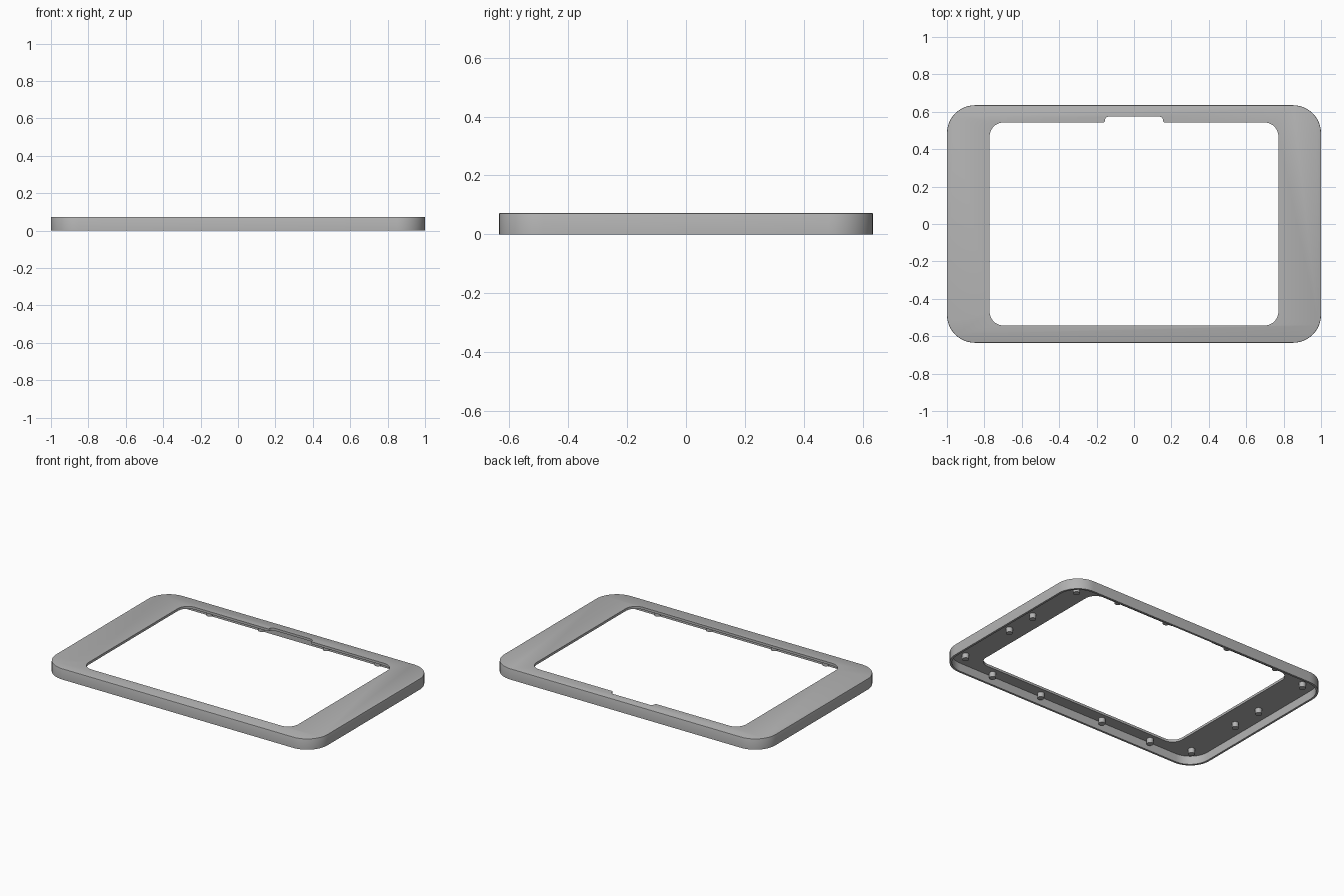
import bpy, bmesh, math
from mathutils import Vector

HALF_X, HALF_Y, HEIGHT = 1.0, 0.635, 0.072
WALL, PLATE = 0.014, 0.016
UNDER = HEIGHT - PLATE

cube = bpy.data.objects.get("Cube")
if cube:
    bpy.data.objects.remove(cube, do_unlink=True)

grey = bpy.data.materials.new("plain grey")
grey.use_nodes = True
colour = (0.45, 0.45, 0.45, 1)
grey.diffuse_color = colour
grey.node_tree.nodes["Principled BSDF"].inputs["Base Color"].default_value = colour


def fillet(corners, steps=12):
    """Round each (x, y, radius) corner of a closed outline."""
    out = []
    for i, (x, y, r) in enumerate(corners):
        p = Vector((x, y))
        a = (Vector(corners[i - 1][:2]) - p).normalized()
        b = (Vector(corners[(i + 1) % len(corners)][:2]) - p).normalized()
        half = a.angle(b) / 2
        centre = p + (a + b).normalized() * r / math.sin(half)
        start = p + a * r / math.tan(half) - centre
        end = p + b * r / math.tan(half) - centre
        for s in range(steps + 1):
            t = s / steps
            # spherical blend between the two tangent points
            sweep = math.pi - 2 * half
            v = (start * math.sin((1 - t) * sweep) + end * math.sin(t * sweep)) / math.sin(sweep)
            out.append(centre + v)
    return out


def rounded_rect(hx, hy, r):
    return fillet([(-hx, -hy, r), (hx, -hy, r), (hx, hy, r), (-hx, hy, r)])


def prism(name, outline, z0, z1):
    bm = bmesh.new()
    base = bm.faces.new([bm.verts.new((p.x, p.y, z0)) for p in outline])
    new = bmesh.ops.extrude_face_region(bm, geom=[base])["geom"]
    top = [v for v in new if isinstance(v, bmesh.types.BMVert)]
    bmesh.ops.translate(bm, verts=top, vec=(0, 0, z1 - z0))
    bmesh.ops.recalc_face_normals(bm, faces=bm.faces)
    mesh = bpy.data.meshes.new(name)
    bm.to_mesh(mesh)
    bm.free()
    obj = bpy.data.objects.new(name, mesh)
    bpy.context.collection.objects.link(obj)
    mesh.materials.append(grey)
    return obj


def activate(obj):
    bpy.ops.object.select_all(action='DESELECT')
    obj.select_set(True)
    bpy.context.view_layer.objects.active = obj


def carve(obj, cutter):
    activate(obj)
    mod = obj.modifiers.new("cut", 'BOOLEAN')
    mod.operation, mod.solver, mod.object = 'DIFFERENCE', 'EXACT', cutter
    bpy.ops.object.modifier_apply(modifier=mod.name)
    bpy.data.objects.remove(cutter, do_unlink=True)


# Outer shell with a softened top rim
frame = prism("bezel_frame", rounded_rect(HALF_X, HALF_Y, 0.15), 0, HEIGHT)
bm = bmesh.new()
bm.from_mesh(frame.data)
rim = [e for e in bm.edges if all(v.co.z > HEIGHT - 0.001 for v in e.verts)]
bmesh.ops.bevel(bm, geom=rim, offset=0.003, segments=2, affect='EDGES', profile=0.5)
bm.to_mesh(frame.data)
bm.free()

# Hollow underside
carve(frame, prism("cavity_cutter",
                   rounded_rect(HALF_X - WALL, HALF_Y - WALL, 0.15 - WALL), -0.1, UNDER))

# Screen window with a shallow notch in its rear edge
WX, WY, R, NX, NY = 0.772, 0.543, 0.075, 0.155, 0.574
window = fillet([(-WX, -WY, R), (WX, -WY, R), (WX, WY, R),
                 (NX, WY, 0.01), (NX, NY, 0.02), (-NX, NY, 0.02), (-NX, WY, 0.01),
                 (-WX, WY, R)])
carve(frame, prism("window_cutter", window, -0.1, 0.2))
activate(frame)
bpy.ops.object.shade_smooth_by_angle(angle=math.radians(30))

# Mounting pegs under the plate, mirrored on both axes
for px, py in [(0.89, 0.52), (0.89, 0.11), (0.62, 0.588), (0.24, 0.588)]:
    for sx in (-1, 1):
        for sy in (-1, 1):
            bpy.ops.mesh.primitive_cylinder_add(vertices=24, radius=0.021, depth=0.034,
                                                location=(sx * px, sy * py, UNDER - 0.016))
            peg = bpy.context.object
            peg.name = "mounting_peg"
            peg.data.materials.append(grey)
            bpy.ops.object.shade_smooth_by_angle(angle=math.radians(30))
